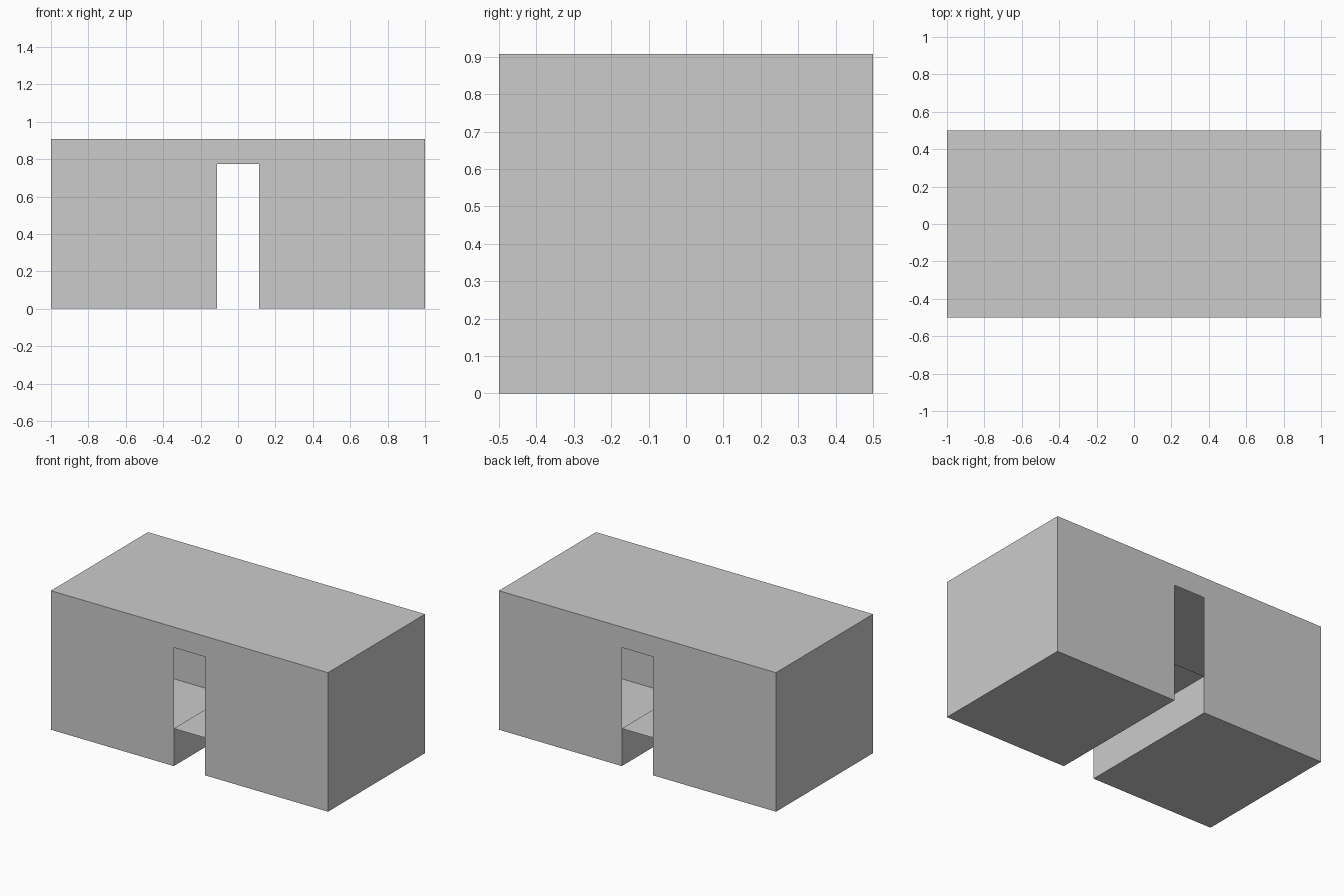
import bpy, bmesh
from mathutils import Vector

if "Cube" in bpy.data.objects:
    bpy.data.objects.remove(bpy.data.objects["Cube"])

# Hollow thin-skinned block: grid lines of the front elevation
X = [-1.0, -0.113, 0.113, 1.0]
Z = [0.0, 0.245, 0.773, 0.907]
Y0, Y1 = -0.5, 0.5
solid = {(i, k) for i in range(3) for k in range(3)} - {(1, 0)}  # channel under the floor
doorway = (1, 1)                                               # open at both ends

bm = bmesh.new()


def quad(points, outward):
    face = bm.faces.new([bm.verts.new(p) for p in points])
    face.normal_update()
    if face.normal.dot(Vector(outward)) < 0:
        face.normal_flip()


for i, k in sorted(solid):
    xa, xb, za, zb = X[i], X[i + 1], Z[k], Z[k + 1]
    # front and back skins
    if (i, k) != doorway:
        for y, n in ((Y0, -1), (Y1, 1)):
            quad([(xa, y, za), (xb, y, za), (xb, y, zb), (xa, y, zb)], (0, n, 0))
    # side walls, including the channel walls
    for x, n in ((xa, -1), (xb, 1)):
        if (i + n, k) not in solid:
            quad([(x, Y0, za), (x, Y1, za), (x, Y1, zb), (x, Y0, zb)], (n, 0, 0))
    # roof, bottoms and passage floor
    for z, n in ((za, -1), (zb, 1)):
        if (i, k + n) not in solid:
            quad([(xa, Y0, z), (xb, Y0, z), (xb, Y1, z), (xa, Y1, z)], (0, 0, n))

bmesh.ops.remove_doubles(bm, verts=bm.verts, dist=1e-5)
bmesh.ops.dissolve_limit(bm, angle_limit=0.01, verts=bm.verts, edges=bm.edges)

mesh = bpy.data.meshes.new("hollow_block")
bm.to_mesh(mesh)
bm.free()
bpy.context.collection.objects.link(bpy.data.objects.new("hollow_block", mesh))
